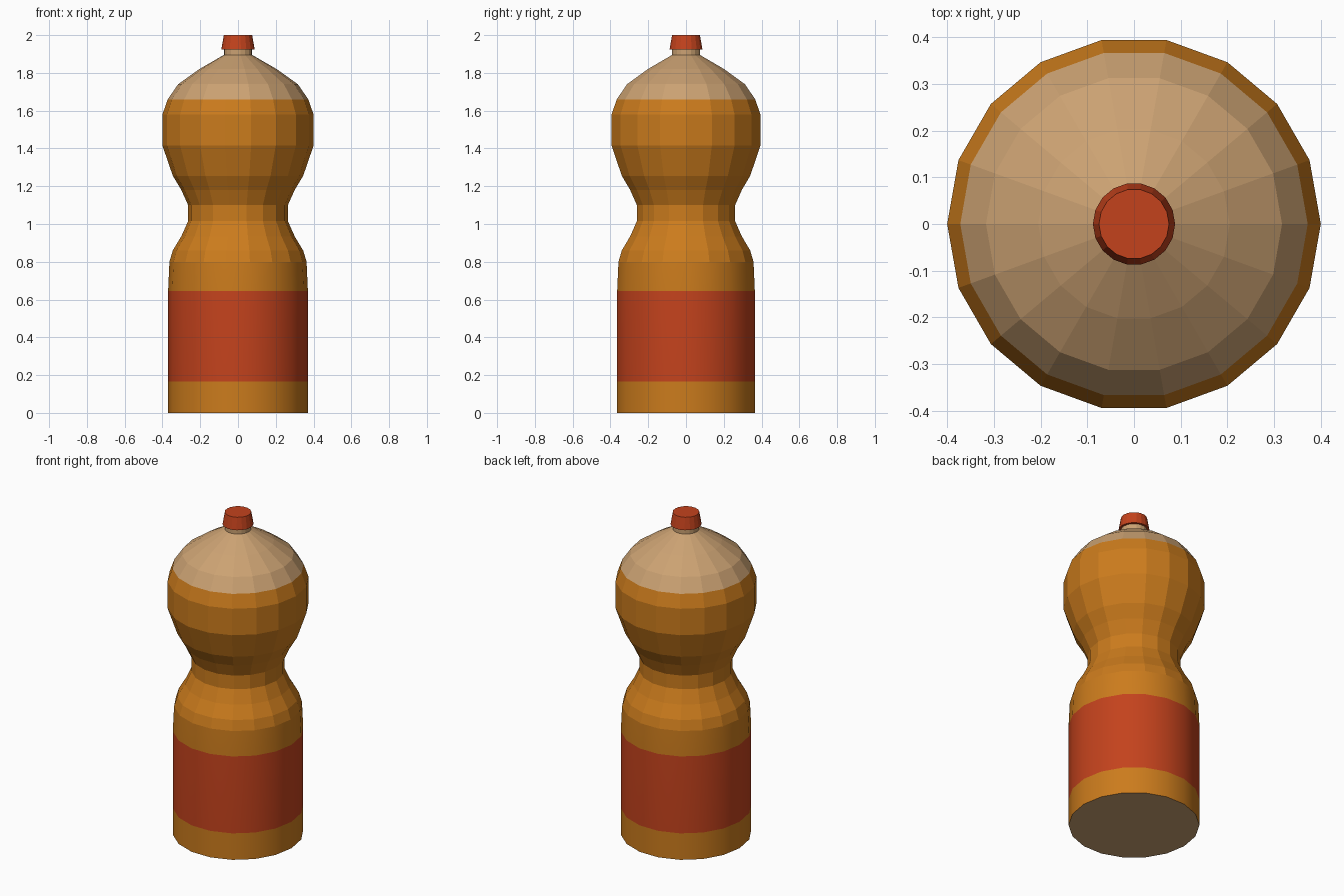
import bpy, bmesh
from math import cos, sin, tau

if "Cube" in bpy.data.objects:
    bpy.data.objects.remove(bpy.data.objects["Cube"])

SIDES = 18


def material(name, rgb):
    m = bpy.data.materials.new(name)
    m.diffuse_color = (*rgb, 1)
    m.use_nodes = True
    m.node_tree.nodes["Principled BSDF"].inputs["Base Color"].default_value = m.diffuse_color
    return m


AMBER = material("amber", (0.60, 0.20, 0.012))
TAN = material("tan", (0.60, 0.36, 0.17))
RED = material("red", (0.55, 0.055, 0.012))


def lathe(name, profile, bands, bottom, top, mats, smooth_below=0.0):
    """Revolve (radius, z) points; bands holds a material index per ring of faces."""
    bm = bmesh.new()
    rings = [[bm.verts.new((r * cos(tau * i / SIDES), r * sin(tau * i / SIDES), z))
              for i in range(SIDES)] for r, z in profile]
    for k, (a, b) in enumerate(zip(rings, rings[1:])):
        for i in range(SIDES):
            j = (i + 1) % SIDES
            f = bm.faces.new((a[i], a[j], b[j], b[i]))
            f.material_index = bands[k]
            f.smooth = profile[k + 1][1] <= smooth_below
    bm.faces.new(rings[0][::-1]).material_index = bottom
    bm.faces.new(rings[-1]).material_index = top
    # crisp rim around the base
    for e in bm.edges:
        if all(v in rings[0] for v in e.verts):
            e.smooth = False
    me = bpy.data.meshes.new(name)
    bm.to_mesh(me)
    bm.free()
    for m in mats:
        me.materials.append(m)
    ob = bpy.data.objects.new(name, me)
    bpy.context.collection.objects.link(ob)
    return ob


# Bottle body: base, label band, pinched waist, bulb, shoulder and neck
body = [(0.37, 0), (0.37, 0.165), (0.37, 0.645), (0.363, 0.80), (0.345, 0.86),
        (0.30, 0.935), (0.264, 1.015), (0.264, 1.10), (0.30, 1.18), (0.345, 1.255),
        (0.40, 1.415), (0.40, 1.58), (0.372, 1.66), (0.317, 1.74), (0.205, 1.82),
        (0.075, 1.895), (0.075, 1.94)]
lathe("bottle_body", body, [0, 2] + [0] * 10 + [1] * 4, 1, 1,
      [AMBER, TAN, RED], smooth_below=0.81)

# Tapered screw cap
lathe("cap", [(0.088, 1.925), (0.075, 2.0)], [0], 0, 0, [RED])
